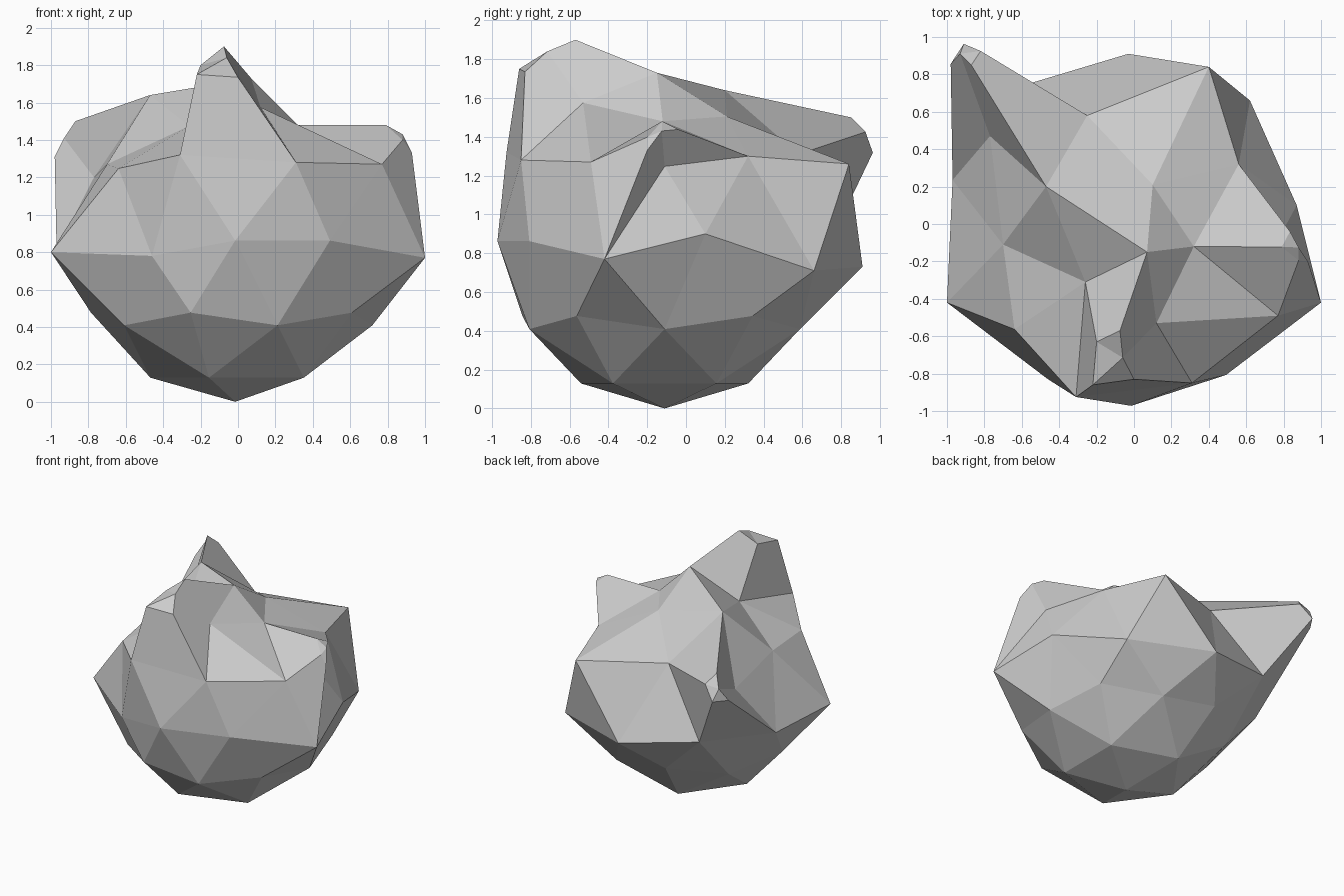
import bpy, bmesh
from mathutils import Vector

if "Cube" in bpy.data.objects:
    bpy.data.objects.remove(bpy.data.objects["Cube"])

C, R = Vector((-0.015, -0.11, 0.862)), 0.862

bm = bmesh.new()
bmesh.ops.create_icosphere(bm, subdivisions=2, radius=1)
unit = [(v, v.co.normalized()) for v in bm.verts]
for v in bm.verts:
    v.co = C + v.co * R


def pick(p):
    """Vertex lying most nearly in the direction of p."""
    d = (Vector(p) - C).normalized()
    return max(unit, key=lambda e: e[1].dot(d))[0]


# Dents and bulges on the upper half of the rock
dents = [
    (-1, -.42, .80), (1, -.42, .77), (-.46, -.83, .78), (-.03, .91, .73),
    (.62, .66, .71), (.87, .10, .90), (-.63, .73, .83), (-.97, .235, .81),
    (.31, -.85, 1.28), (.77, -.49, 1.27), (-.31, -.925, 1.32), (.56, .32, 1.30),
    (.40, .84, 1.26), (-.77, .47, 1.20), (-.70, -.11, 1.27), (-.25, .58, 1.31),
    (-.47, .20, 1.64), (-.26, -.31, 1.475), (.07, -.15, 1.73), (.12, -.53, 1.575),
    (.32, -.12, 1.48), (.10, .21, 1.505),
]
moved = {}
for p in dents:
    moved[pick(p)] = Vector(p)
for v, co in moved.items():
    v.co = co


def spike(pairs):
    """Pull a three-face patch out to a small blunt tip."""
    ring = [pick(base) for base, tip in pairs]
    top = {v: bm.verts.new(tip) for v, (base, tip) in zip(ring, pairs)}
    old = [f for f in bm.faces if all(v in top for v in f.verts)]
    caps = [[top[v] for v in f.verts] for f in old]
    bmesh.ops.delete(bm, geom=old, context='FACES')
    for c in caps:
        bm.faces.new(c)
    for a, b in zip(ring, ring[1:] + ring[:1]):
        bm.faces.new((a, b, top[b], top[a]))


# Tall front spike
spike([((.07, -.15, 1.73), (-.075, -.57, 1.90)),
       ((.12, -.53, 1.575), (-.06, -.715, 1.84)),
       ((.31, -.85, 1.28), (0, -.83, 1.735)),
       ((-.31, -.925, 1.32), (-.22, -.86, 1.75)),
       ((-.26, -.31, 1.475), (-.20, -.63, 1.80))])
# Right spike
spike([((.754, -.11, 1.245), (.88, -.125, 1.43)),
       ((1, -.42, .77), (.93, -.20, 1.33)),
       ((.77, -.49, 1.27), (.88, -.195, 1.40)),
       ((.32, -.12, 1.48), (.79, -.123, 1.48)),
       ((.56, .32, 1.30), (.834, -.04, 1.438))])
# Back left spike
spike([((-.77, .47, 1.20), (-.93, .91, 1.41)),
       ((-.47, .20, 1.64), (-.87, .85, 1.50)),
       ((-.25, .58, 1.31), (-.82, .925, 1.425)),
       ((-.63, .73, .83), (-.91, .963, 1.318)),
       ((-.97, .235, .81), (-.98, .856, 1.31))])

bmesh.ops.recalc_face_normals(bm, faces=bm.faces)
mesh = bpy.data.meshes.new("rock")
bm.to_mesh(mesh)
bm.free()
bpy.context.collection.objects.link(bpy.data.objects.new("rock", mesh))
